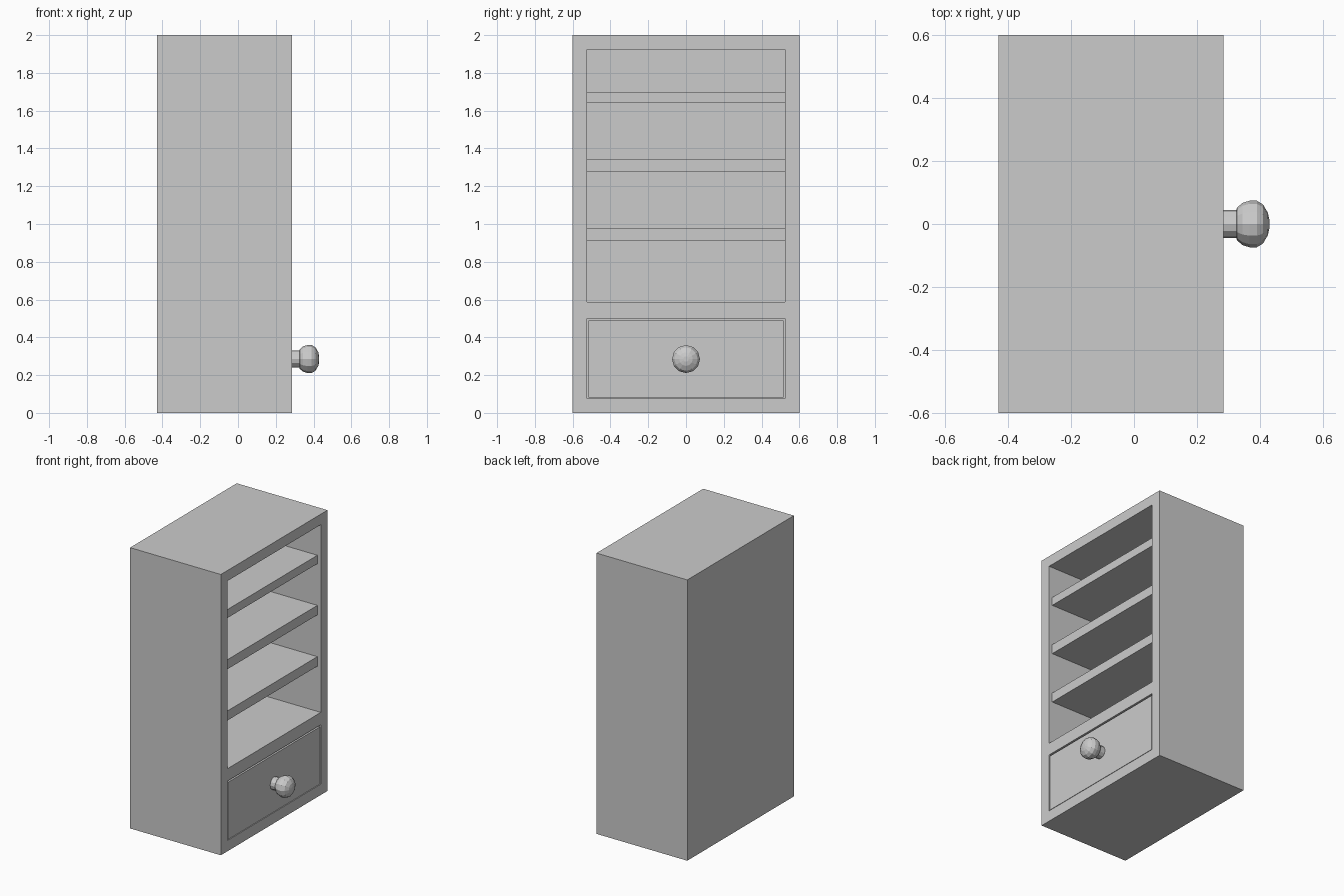
import bpy, bmesh
from math import cos, sin, tau

if "Cube" in bpy.data.objects:
    bpy.data.objects.remove(bpy.data.objects["Cube"])

X0, X1 = -0.43, 0.285        # back and open face of the case
INNER_Y, BACK = 0.525, -0.36


def finish(name, bm):
    bmesh.ops.recalc_face_normals(bm, faces=bm.faces)
    mesh = bpy.data.meshes.new(name)
    bm.to_mesh(mesh)
    bm.free()
    obj = bpy.data.objects.new(name, mesh)
    bpy.context.collection.objects.link(obj)
    return obj


def box(name, x, y, z):
    bm = bmesh.new()
    bmesh.ops.create_cube(bm, size=1)
    for v in bm.verts:
        v.co = [lo + (c + 0.5) * (hi - lo) for c, (lo, hi) in zip(v.co, (x, y, z))]
    return finish(name, bm)


def cut(target, x, y, z):
    cutter = box("cutter", x, y, z)
    cutter.hide_render = True
    mod = target.modifiers.new("cut", 'BOOLEAN')
    mod.operation, mod.solver, mod.object = 'DIFFERENCE', 'EXACT', cutter
    bpy.context.view_layer.objects.active = target
    bpy.ops.object.modifier_apply(modifier=mod.name)
    bpy.data.objects.remove(cutter)


def lathe_x(name, profile, z, sides=12):
    bm = bmesh.new()
    rings = [[bm.verts.new((x, r * cos(tau * i / sides), z + r * sin(tau * i / sides)))
              for i in range(sides)] for x, r in profile]
    for a, b in zip(rings, rings[1:]):
        for i in range(sides):
            j = (i + 1) % sides
            bm.faces.new((a[i], a[j], b[j], b[i]))
    bm.faces.new(rings[0])
    bm.faces.new(rings[-1])
    return finish(name, bm)


# Case with an upper shelf bay and a lower drawer bay
case = box("cabinet_case", (X0, X1), (-0.6, 0.6), (0, 2))
for z in ((0.588, 1.925), (0.077, 0.50)):
    cut(case, (BACK, X1 + 0.1), (-INNER_Y, INNER_Y), z)

# Shelves, set slightly back from the opening
for i, z in enumerate(((0.91, 0.978), (1.275, 1.343), (1.64, 1.70))):
    box(f"shelf_{i + 1}", (BACK - 0.01, 0.258), (-INNER_Y - 0.005, INNER_Y + 0.005), z)

# Open-topped drawer, flush with the case
drawer = box("drawer", (-0.34, X1 - 0.001), (-0.516, 0.516), (0.081, 0.488))
cut(drawer, (-0.30, 0.235), (-0.475, 0.475), (0.12, 0.6))

# Round pull knob
lathe_x("drawer_knob", [(0.275, 0.044), (0.325, 0.044), (0.327, 0.052), (0.345, 0.067),
                        (0.367, 0.074), (0.39, 0.074), (0.41, 0.062), (0.425, 0.036),
                        (0.43, 0.014)], 0.285)
